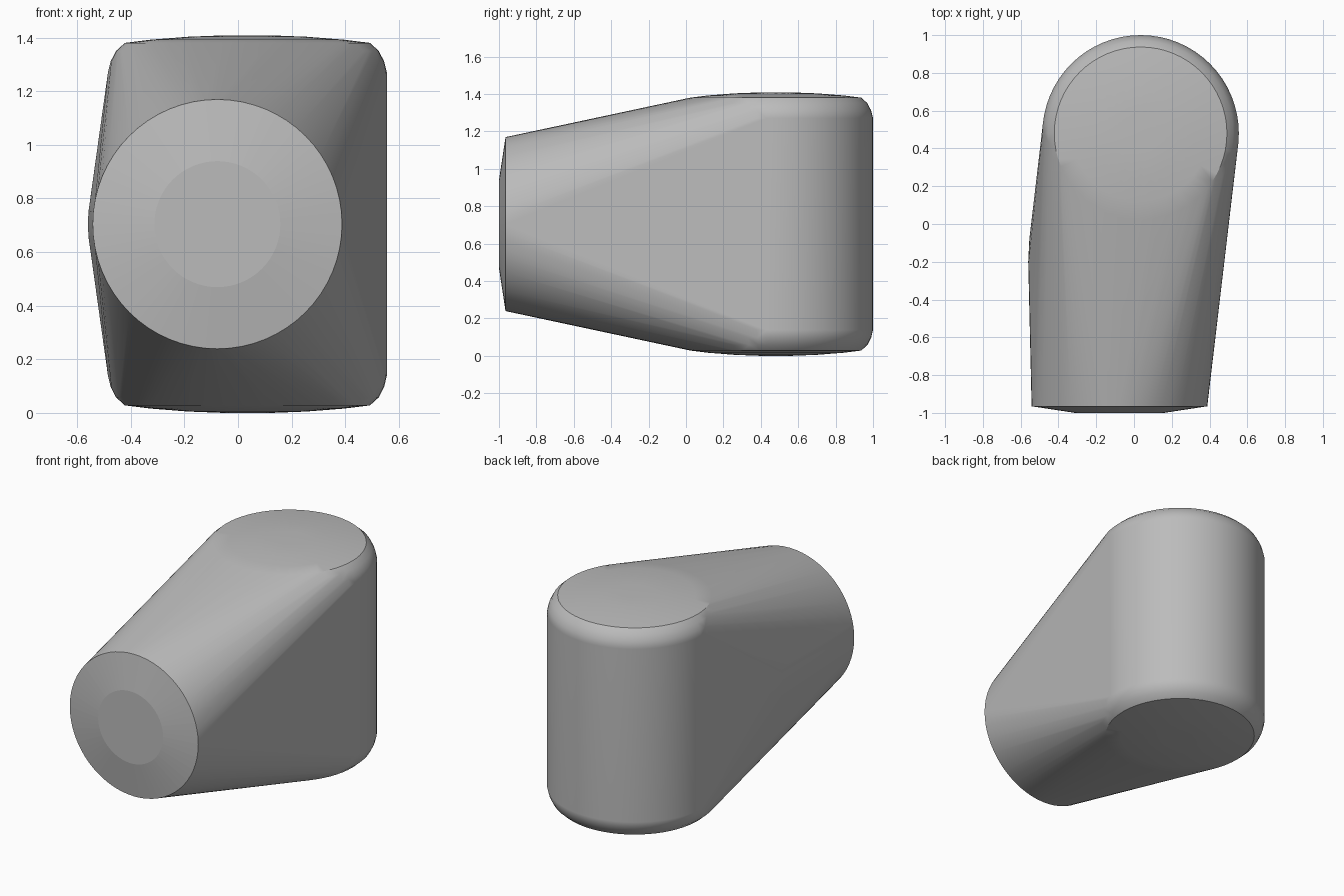
import bpy, bmesh
from math import sin, cos, tau

cube = bpy.data.objects.get("Cube")
if cube:
    bpy.data.objects.remove(cube, do_unlink=True)

MID = 0.704   # height of the horizontal symmetry plane
SIDES = 64

# Single grey finish
grey = bpy.data.materials.new("plain grey")
grey.use_nodes = True
colour = (0.5, 0.5, 0.5, 1)
grey.diffuse_color = colour
grey.node_tree.nodes["Principled BSDF"].inputs["Base Color"].default_value = colour

bm = bmesh.new()


def ring(radius, place):
    """Add a circle of points, mapped to 3D by place(u, v)."""
    for i in range(SIDES):
        a = tau * i / SIDES
        bm.verts.new(place(radius * cos(a), radius * sin(a)))


# Upright barrel: rounded shoulder and shallow dome, mirrored top to bottom
barrel = [(0.52, 0.566), (0.51, 0.607), (0.49, 0.646), (0.457, 0.676),
          (0.36, 0.688), (0.22, 0.699), (0.09, 0.704)]
for radius, h in barrel:
    for side in (1, -1):
        ring(radius, lambda u, v: (0.035 + u, 0.48 + v, MID + side * h))

# Forward-facing round nose with a shallow chamfered cap
nose = [(0.235, -1.0), (0.465, -0.965), (0.483, -0.2), (0.477, -0.08)]
for radius, y in nose:
    ring(radius, lambda u, v: (-0.077 + u, y, MID + v))

# Skin stretched tightly over both forms
hull = bmesh.ops.convex_hull(bm, input=bm.verts)
inside = set(hull["geom_interior"]) | set(hull["geom_unused"])
bmesh.ops.delete(bm, geom=[g for g in inside if isinstance(g, bmesh.types.BMVert)],
                 context="VERTS")
bmesh.ops.dissolve_limit(bm, angle_limit=0.005, verts=bm.verts, edges=bm.edges)
bmesh.ops.recalc_face_normals(bm, faces=bm.faces)

mesh = bpy.data.meshes.new("body")
bm.to_mesh(mesh)
bm.free()
mesh.materials.append(grey)
body = bpy.data.objects.new("body", mesh)
bpy.context.collection.objects.link(body)

bpy.ops.object.select_all(action="DESELECT")
body.select_set(True)
bpy.context.view_layer.objects.active = body
bpy.ops.object.shade_smooth_by_angle(angle=0.42)

# Nose cap stays crisp
for face in mesh.polygons:
    if face.normal.y < -0.95:
        face.use_smooth = False

weighted = body.modifiers.new("even shading", "WEIGHTED_NORMAL")
weighted.keep_sharp = True
